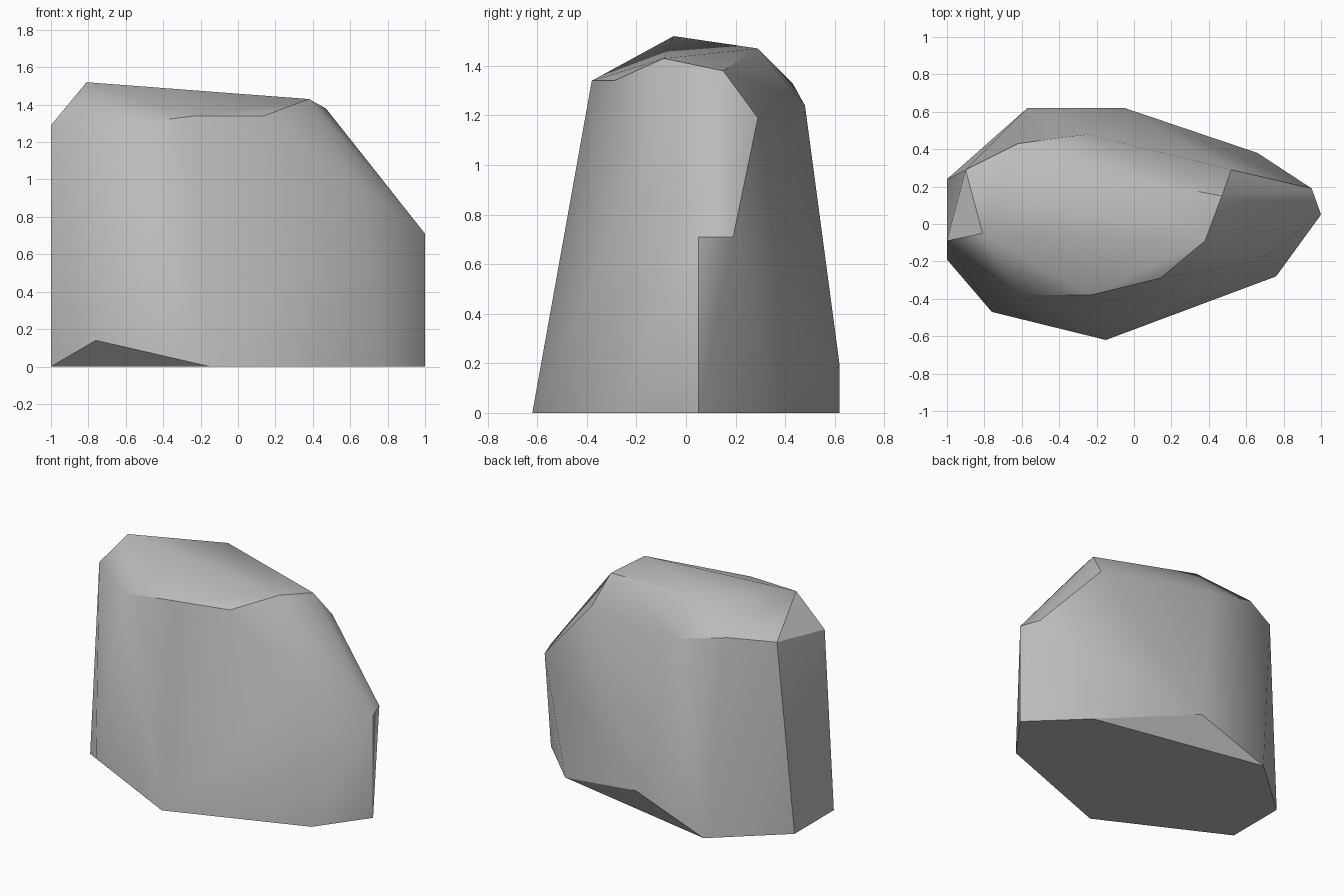
import bpy
import bmesh
import math

cube = bpy.data.objects.get("Cube")
if cube:
    bpy.data.objects.remove(cube, do_unlink=True)

# Stone colour
stone = bpy.data.materials.new("stone_grey")
stone.use_nodes = True
grey = (0.5, 0.5, 0.5, 1)
stone.diffuse_color = grey
stone.node_tree.nodes["Principled BSDF"].inputs["Base Color"].default_value = grey

# Corners of the faceted boulder, from the ground up
base = [(-1, -.19, 0), (-1, .24, 0), (-.57, .62, 0), (.66, .38, 0),
        (1, .05, 0), (.76, -.28, 0), (-.15, -.62, 0)]
undercut = [(-.76, -.47, .14), (-.05, .62, .19)]
shoulder = [(1, .05, .71), (.95, .19, .71), (.66, -.2, .95)]
rim = [(-1, -.09, 1.29), (-.62, -.38, 1.29), (-.23, -.38, 1.34),
       (.14, -.29, 1.34), (.52, .29, 1.19), (-.25, .48, 1.24),
       (-.62, .43, 1.33), (-.9, .29, 1.32)]
crown = [(-.81, -.05, 1.52), (.38, -.09, 1.43), (.47, .15, 1.38),
         (-.28, .29, 1.47)]

# Wrap the corners in a convex skin
bm = bmesh.new()
for corner in base + undercut + shoulder + rim + crown:
    bm.verts.new(corner)
bmesh.ops.convex_hull(bm, input=bm.verts[:])
bmesh.ops.dissolve_limit(bm, angle_limit=math.radians(0.5),
                         verts=bm.verts[:], edges=bm.edges[:])
bmesh.ops.recalc_face_normals(bm, faces=bm.faces[:])
mesh = bpy.data.meshes.new("boulder")
bm.to_mesh(mesh)
bm.free()
mesh.materials.append(stone)
boulder = bpy.data.objects.new("boulder", mesh)
bpy.context.collection.objects.link(boulder)

# Soft facets with crisp main ridges
bpy.context.view_layer.objects.active = boulder
boulder.select_set(True)
bpy.ops.object.shade_smooth_by_angle(angle=math.radians(30))
